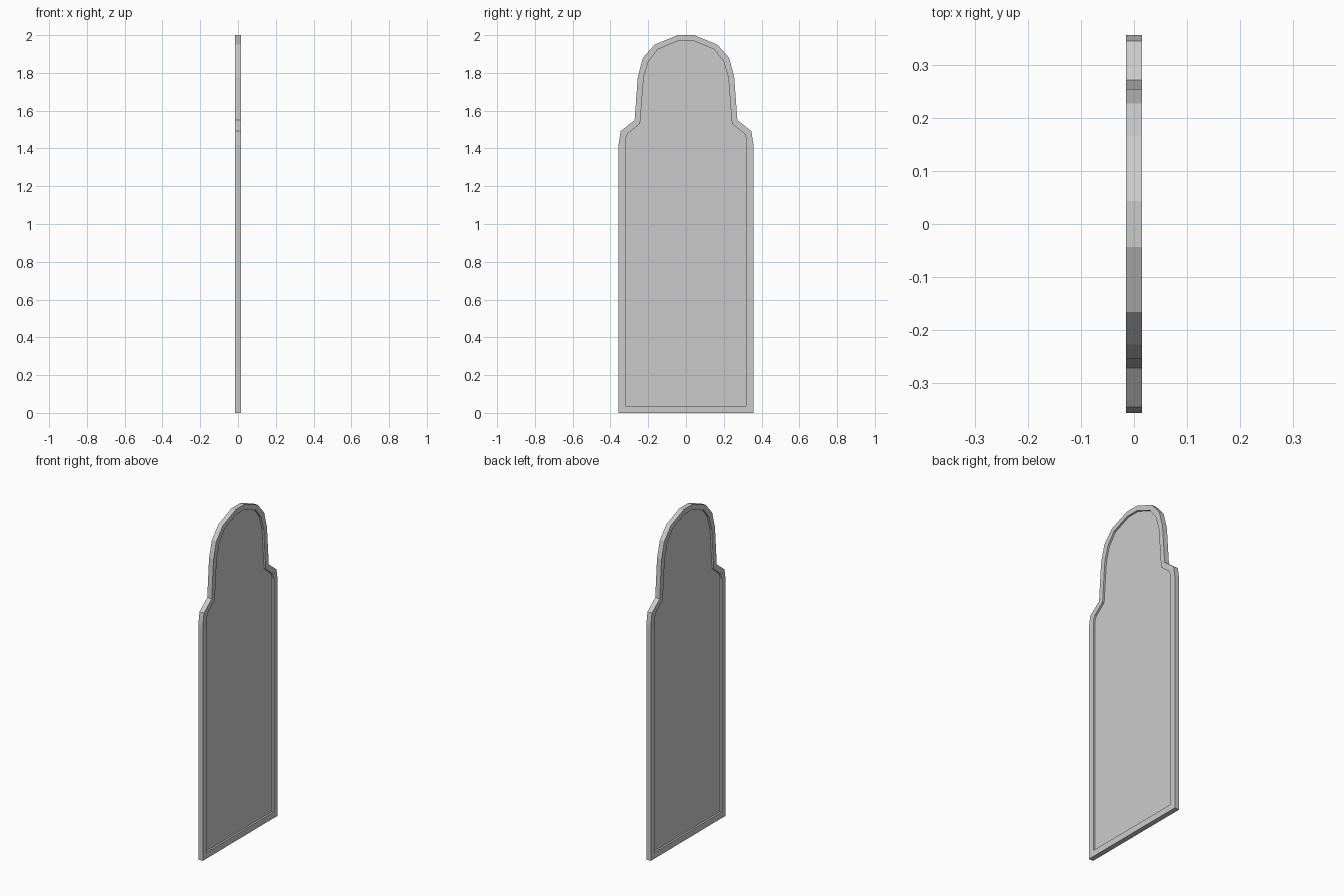
import bpy, bmesh

if "Cube" in bpy.data.objects:
    bpy.data.objects.remove(bpy.data.objects["Cube"])

# Half outlines (y, z) from the foot to the crown
OUTER = [(0.357, 0), (0.357, 1.42), (0.346, 1.492), (0.272, 1.55),
         (0.255, 1.78), (0.228, 1.88), (0.166, 1.95), (0.043, 2.0)]
INNER = [(0.32, 0.037), (0.32, 1.445), (0.31, 1.477), (0.243, 1.532),
         (0.224, 1.775), (0.199, 1.86), (0.149, 1.925), (0.04, 1.97)]
HALF = 0.015      # half thickness of the frame
PANEL = 0.004     # half thickness of the panel


def mirrored(half):
    return half + [(-y, z) for y, z in reversed(half)]


def finish(bm, name):
    bmesh.ops.recalc_face_normals(bm, faces=bm.faces)
    mesh = bpy.data.meshes.new(name)
    bm.to_mesh(mesh)
    bm.free()
    obj = bpy.data.objects.new(name, mesh)
    bpy.context.collection.objects.link(obj)
    return obj


outer, inner = mirrored(OUTER), mirrored(INNER)
n = len(outer)

# Frame: rectangular section swept round the outline
bm = bmesh.new()
loops = [[bm.verts.new((x, y, z)) for y, z in pts]
         for pts, x in ((outer, HALF), (outer, -HALF), (inner, -HALF), (inner, HALF))]
for k in range(4):
    a, b = loops[k], loops[(k + 1) % 4]
    for i in range(n):
        j = (i + 1) % n
        bm.faces.new((a[i], a[j], b[j], b[i]))
finish(bm, "frame")

# Panel: thin sheet recessed on both sides
bm = bmesh.new()
front, back = [[bm.verts.new((x, y, z)) for y, z in inner] for x in (PANEL, -PANEL)]
bm.faces.new(front)
bm.faces.new(back[::-1])
finish(bm, "panel")
